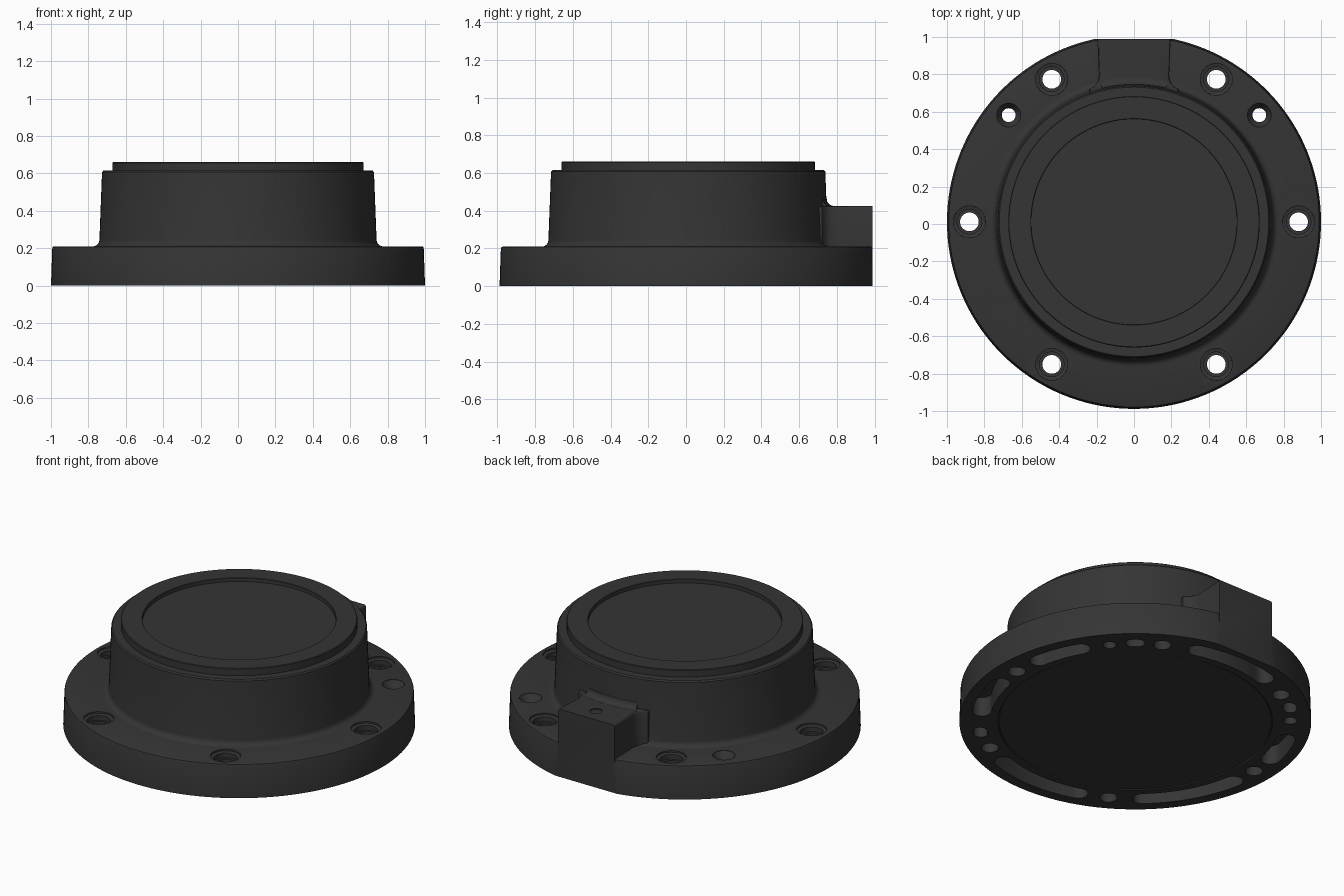
import bpy, bmesh
from math import sin, cos, pi, radians, hypot

if "Cube" in bpy.data.objects:
    bpy.data.objects.remove(bpy.data.objects["Cube"])

CY = 0.0115      # y of the round axis
FLAT_Y = 0.9885  # flat back face
SEG = 144

black = bpy.data.materials.new("matte_black")
black.use_nodes = True
COLOR = (0.035, 0.035, 0.035, 1)
black.diffuse_color = COLOR
black.node_tree.nodes["Principled BSDF"].inputs["Base Color"].default_value = COLOR


def finish(name, bm):
    bmesh.ops.remove_doubles(bm, verts=bm.verts, dist=1e-5)
    bmesh.ops.recalc_face_normals(bm, faces=bm.faces)
    me = bpy.data.meshes.new(name)
    bm.to_mesh(me)
    bm.free()
    me.materials.append(black)
    ob = bpy.data.objects.new(name, me)
    bpy.context.collection.objects.link(ob)
    return ob


def loft(name, rings, closed):
    """Join matching rings of points into a solid, capping the ends if open."""
    bm = bmesh.new()
    loops = [[bm.verts.new(p) for p in ring] for ring in rings]
    n = len(loops[0])
    pairs = list(zip(loops, loops[1:])) + ([(loops[-1], loops[0])] if closed else [])
    for a, b in pairs:
        for i in range(n):
            j = (i + 1) % n
            bm.faces.new((a[i], a[j], b[j], b[i]))
    if not closed:
        bm.faces.new(loops[0])
        bm.faces.new(loops[-1])
    return finish(name, bm)


def lathe(name, profile, x=0, y=CY, seg=SEG):
    """Stack of circles from (radius, z) pairs, capped at both ends."""
    rings = [[(x + r * cos(2 * pi * i / seg), y + r * sin(2 * pi * i / seg), z)
              for i in range(seg)] for r, z in profile]
    return loft(name, rings, False)


def sector(name, section, start, end, steps=24):
    """Sweep a closed (radius, z) section over part of a turn."""
    rings = []
    for i in range(steps + 1):
        a = radians(start + (end - start) * i / steps)
        rings.append([(r * cos(a), CY + r * sin(a), z) for r, z in section])
    return loft(name, rings, False)


def prism(name, outline, z0, z1):
    return loft(name, [[(x, y, z) for x, y in outline] for z in (z0, z1)], False)


def combine(target, tool, operation):
    mod = target.modifiers.new("combine", "BOOLEAN")
    mod.operation, mod.solver, mod.object = operation, "EXACT", tool
    graph = bpy.context.evaluated_depsgraph_get()
    me = bpy.data.meshes.new_from_object(target.evaluated_get(graph))
    target.modifiers.clear()
    target.data = me
    bpy.data.objects.remove(tool)


def arc_slot(start, end, r0=0.825, r1=0.935, depth=0.12):
    """Cutter for a curved underside pocket with rounded ends."""
    mid, half = (r0 + r1) / 2, (r1 - r0) / 2
    inset = half / mid
    a0, a1 = radians(start) + inset, radians(end) - inset
    pts = []
    steps = 14
    for i in range(steps + 1):
        a = a0 + (a1 - a0) * i / steps
        pts.append((r1 * cos(a), r1 * sin(a)))
    for i in range(1, 8):
        t = a1 + pi * i / 8
        pts.append((mid * cos(a1) + half * cos(t), mid * sin(a1) + half * sin(t)))
    for i in range(steps + 1):
        a = a1 + (a0 - a1) * i / steps
        pts.append((r0 * cos(a), r0 * sin(a)))
    for i in range(1, 8):
        t = a0 + pi + pi * i / 8
        pts.append((mid * cos(a0) + half * cos(t), mid * sin(a0) + half * sin(t)))
    return prism("slot_cutter", [(x, y + CY) for x, y in pts], -0.05, depth)


# Flange and drum as one turned housing, with a fillet at the drum foot
fillet = [(0.775 - 0.034 * sin(t), 0.244 - 0.034 * cos(t))
          for t in (pi / 2 * i / 6 for i in range(7))]
housing = lathe("housing", [(0.78, 0.01), (0.78, 0), (1, 0), (0.993, 0.2),
                            (0.99, 0.207), (0.983, 0.21)] + fillet +
                [(0.727, 0.607), (0.72, 0.615)])

# Rear outlet block, flared where it meets the drum
right = [(0.2, 1.1), (0.188, 0.80), (0.191, 0.775), (0.2, 0.752),
         (0.215, 0.735), (0.24, 0.72), (0.24, 0.55)]
block = prism("block", right + [(-x, y) for x, y in reversed(right)], 0.1, 0.425)
bm = bmesh.new()
bm.from_mesh(block.data)
top_edges = [e for e in bm.edges if all(v.co.z > 0.42 for v in e.verts)]
bmesh.ops.bevel(bm, geom=top_edges, offset=0.012, segments=3, profile=0.5, affect="EDGES")
bm.to_mesh(block.data)
bm.free()
combine(housing, block, "UNION")

# Fillet between block top and drum
web = [(0.70, 0.41), (0.771, 0.41), (0.771, 0.4255)]
web += [(0.771 - 0.036 * sin(t), 0.4615 - 0.036 * cos(t))
        for t in (pi / 2 * i / 5 for i in range(1, 6))] + [(0.70, 0.4615)]
combine(housing, sector("web", web, 76.5, 103.5), "UNION")

# Flat back face
combine(housing, prism("back_cutter", [(-1, FLAT_Y), (1, FLAT_Y), (1, 1.5), (-1, 1.5)],
                       -0.1, 0.8), "DIFFERENCE")

# Stepped screw holes every sixty degrees, leaving the front and back clear
for k in range(6):
    a = radians(60 * k)
    hole = lathe("screw_cutter", [(0.05, -0.1), (0.05, 0.165), (0.066, 0.165), (0.066, 0.195),
                                  (0.085, 0.2), (0.088, 0.3)],
                 0.88 * cos(a), CY + 0.88 * sin(a), 32)
    combine(housing, hole, "DIFFERENCE")

# Smaller countersunk pair
for side in (-1, 1):
    hole = lathe("pin_cutter", [(0.037, -0.1), (0.037, 0.165), (0.064, 0.205), (0.064, 0.3)],
                 side * 0.67, 0.582, 32)
    combine(housing, hole, "DIFFERENCE")

# Curved pockets around the underside rim
for start, end in [(8, 33), (70, 110), (150, 173), (187, 231), (248, 292),
                   (324, 353)]:
    combine(housing, arc_slot(start, end), "DIFFERENCE")
for angle in (50, 130, 312):
    combine(housing, arc_slot(angle - 3.6, angle + 3.6, 0.85, 0.93), "DIFFERENCE")

# Shallow round mark on the block top
combine(housing, lathe("mark_cutter", [(0.036, 0.417), (0.036, 0.5)], 0, 0.89, 32),
        "DIFFERENCE")

# Top cap with a raised rim and a sunken face
cap = lathe("top_cap", [(0.672, 0.605), (0.672, 0.656), (0.668, 0.66), (0.552, 0.66),
                        (0.55, 0.658), (0.55, 0.636)])

# Round plate closing the underside
plate = lathe("base_plate", [(0.774, 0.003), (0.774, 0.03)])

# Smooth round walls, sharp edges
bpy.ops.object.select_all(action="DESELECT")
for ob in (housing, cap, plate):
    ob.select_set(True)
bpy.context.view_layer.objects.active = housing
bpy.ops.object.shade_smooth_by_angle(angle=radians(30))
